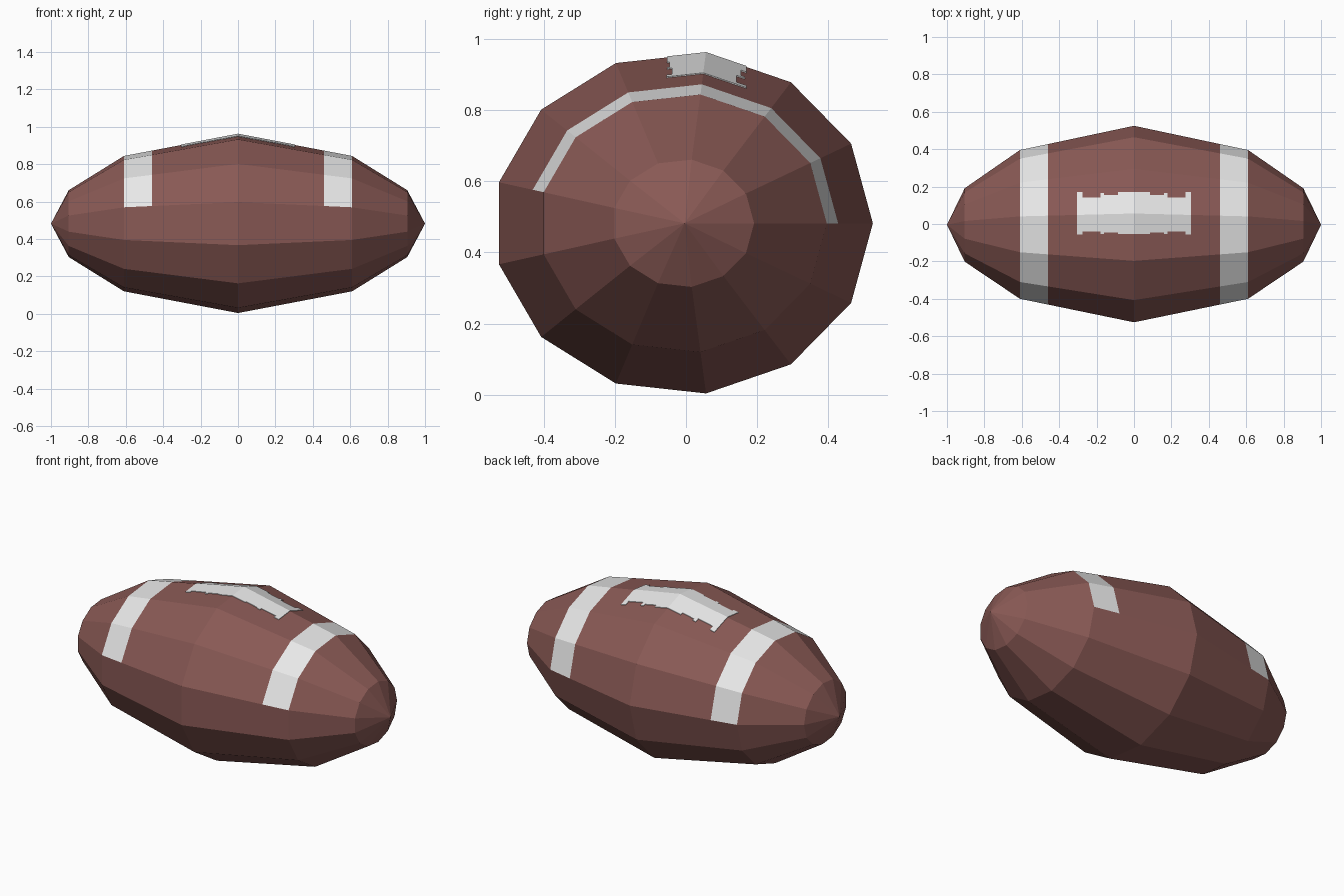
import bpy, bmesh, math

if "Cube" in bpy.data.objects:
    bpy.data.objects.remove(bpy.data.objects["Cube"])

N = 13                         # sides of the ball
RY, RZ = 0.533, 0.4815         # cross-section half sizes at the middle
CY, CZ = -0.008, 0.482         # long axis position
PROFILE = [(0.0, 1.0), (0.61, 0.757), (0.905, 0.374), (1.0, 0.0)]


def material(name, color):
    m = bpy.data.materials.new(name)
    m.diffuse_color = (*color, 1)
    m.use_nodes = True
    m.node_tree.nodes["Principled BSDF"].inputs["Base Color"].default_value = m.diffuse_color
    return m


brown = material("brown leather", (0.25, 0.10, 0.09))
white = material("off white", (0.8, 0.8, 0.8))


def scale_at(x):
    """Cross-section scale at a distance along the ball."""
    x = abs(x)
    for (x0, s0), (x1, s1) in zip(PROFILE, PROFILE[1:]):
        if x <= x1:
            return s0 + (s1 - s0) * (x - x0) / (x1 - x0)
    return 0.0


def corner(x, i):
    a, s = math.tau * i / N, scale_at(x)
    return (x, CY + s * RY * math.cos(a), CZ + s * RZ * math.sin(a))


def surface(x, y):
    """Point on the upper faceted skin."""
    for i in range(N // 2):
        _, ya, za = corner(x, i)
        _, yb, zb = corner(x, i + 1)
        if yb <= y <= ya:
            return (x, y, za + (zb - za) * (y - ya) / (yb - ya))


def finish(bm, name, mats):
    bmesh.ops.recalc_face_normals(bm, faces=bm.faces[:])
    me = bpy.data.meshes.new(name)
    bm.to_mesh(me)
    bm.free()
    for m in mats:
        me.materials.append(m)
    ob = bpy.data.objects.new(name, me)
    bpy.context.collection.objects.link(ob)
    return ob


# Ball: lofted rings with white half bands on the upper side
bm = bmesh.new()
xs = [-0.905, -0.61, -0.46, 0, 0.46, 0.61, 0.905]
rings = [[bm.verts.new(corner(x, i)) for i in range(N)] for x in xs]
for k in range(len(xs) - 1):
    banded = 0.46 < abs(xs[k] + xs[k + 1]) / 2 < 0.61
    for i in range(N):
        j = (i + 1) % N
        f = bm.faces.new((rings[k][i], rings[k][j], rings[k + 1][j], rings[k + 1][i]))
        f.material_index = 1 if banded and i < 6 else 0
for ring, x in ((rings[0], -1), (rings[-1], 1)):
    tip = bm.verts.new((x, CY + 0.004, CZ))
    for i in range(N):
        bm.faces.new((ring[i], ring[(i + 1) % N], tip))
finish(bm, "ball", [brown, white])

# Lacing: thin plate following the skin, with stepped edges
STEPS = [(0.0, 0.085, -0.053, 0.170), (0.085, 0.16, -0.046, 0.155),
         (0.16, 0.18, -0.053, 0.166), (0.18, 0.275, -0.040, 0.142),
         (0.275, 0.305, -0.055, 0.170)]
bm = bmesh.new()
for side in (1, -1):
    for x0, x1, y0, y1 in STEPS:
        rows = []
        for x in (x0 * side, x1 * side):
            crease = corner(x, 3)[1]
            pts = [surface(x, y0), corner(x, 3), surface(x, y1)]
            rows.append([bm.verts.new((p[0], p[1], p[2] + 0.003)) for p in pts])
        for k in range(2):
            f = bm.faces.new((rows[0][k], rows[1][k], rows[1][k + 1], rows[0][k + 1]))
            f.normal_update()
            if f.normal.z < 0:
                f.normal_flip()
# close each strip down into the skin
top = bm.faces[:]
ext = bmesh.ops.extrude_face_region(bm, geom=top, use_keep_orig=True)
for v in [g for g in ext["geom"] if isinstance(g, bmesh.types.BMVert)]:
    v.co.z -= 0.006
finish(bm, "lacing", [white])
